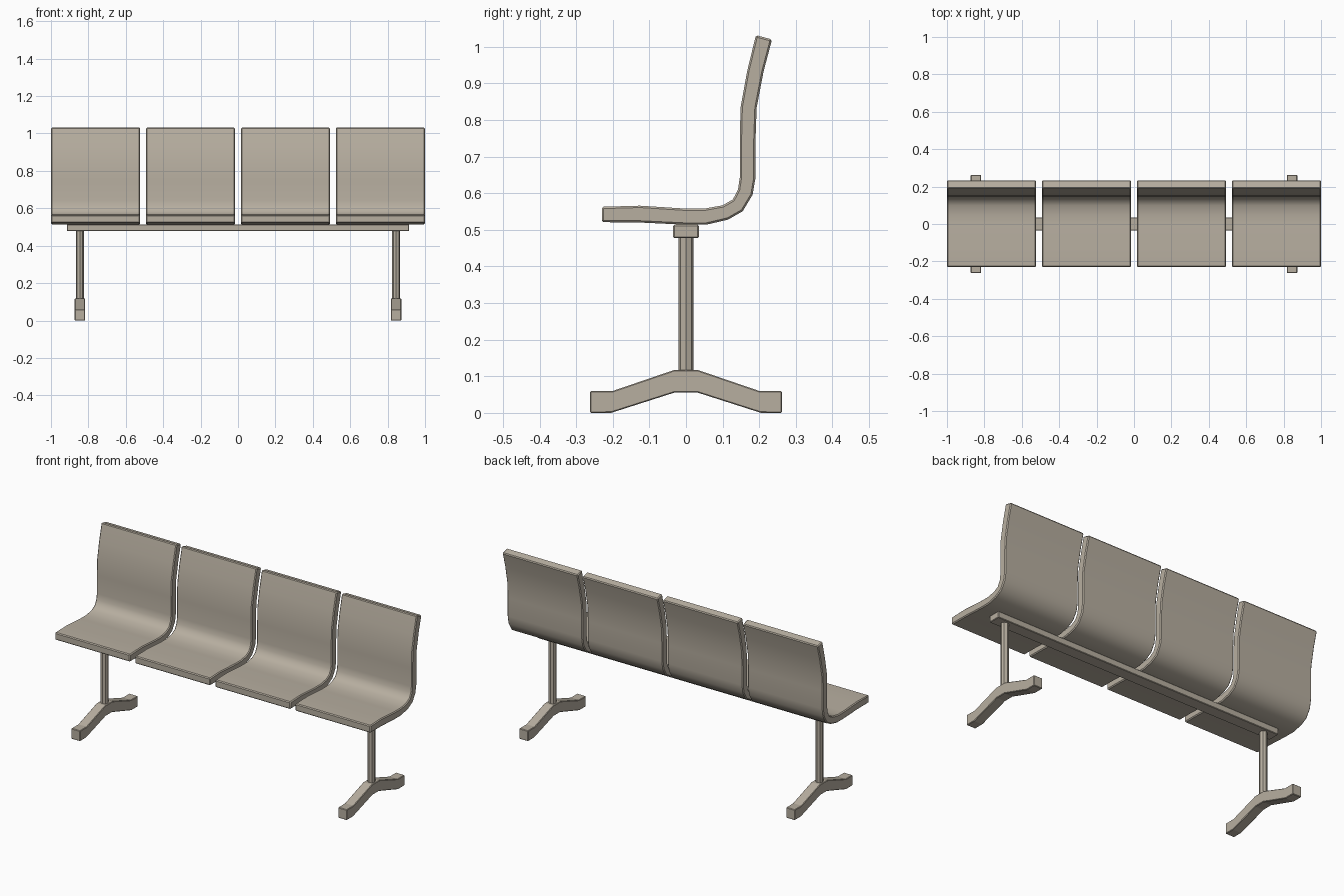
import bpy, bmesh, math

if "Cube" in bpy.data.objects:
    bpy.data.objects.remove(bpy.data.objects["Cube"])

# Warm grey for every part
paint = bpy.data.materials.new("warm_grey")
paint.diffuse_color = (.475, .426, .352, 1)
paint.use_nodes = True
paint.node_tree.nodes["Principled BSDF"].inputs["Base Color"].default_value = paint.diffuse_color


def finish(obj, bevel=0, limit=10, smooth=None):
    """Paint, add a small edge chamfer and optional smooth shading."""
    obj.data.materials.append(paint)
    if bevel:
        mod = obj.modifiers.new("edge_bevel", 'BEVEL')
        mod.width = bevel
        mod.segments = 1
        mod.limit_method = 'ANGLE'
        mod.angle_limit = math.radians(limit)
    if smooth:
        bpy.ops.object.select_all(action='DESELECT')
        obj.select_set(True)
        bpy.context.view_layer.objects.active = obj
        bpy.ops.object.shade_smooth_by_angle(angle=math.radians(smooth))
        if bevel:  # chamfer first, then find the sharp edges again
            bpy.ops.object.modifier_apply(modifier="edge_bevel")
            bpy.ops.object.shade_smooth_by_angle(angle=math.radians(smooth))


def extrude_strip(name, lower, upper, x, width):
    """Solid band between two (y, z) lines, extruded along x."""
    bm = bmesh.new()
    rings = [[bm.verts.new((sx, *p)) for sx in (-width / 2, width / 2)]
             + [bm.verts.new((sx, *q)) for sx in (width / 2, -width / 2)]
             for p, q in zip(lower, upper)]
    for a, b in zip(rings, rings[1:]):
        for i in range(4):
            j = (i + 1) % 4
            bm.faces.new((a[i], a[j], b[j], b[i]))
    bm.faces.new(rings[0])
    bm.faces.new(rings[-1])
    bmesh.ops.recalc_face_normals(bm, faces=bm.faces[:])
    mesh = bpy.data.meshes.new(name)
    bm.to_mesh(mesh)
    bm.free()
    obj = bpy.data.objects.new(name, mesh)
    obj.location.x = x
    bpy.context.collection.objects.link(obj)
    return obj


# Seat shells: one curved profile repeated four times
shell_under = [(-.23, .521), (-.126, .52), (0, .514), (.055, .514), (.115, .528),
               (.155, .551), (.182, .596), (.19, .643), (.19, .747), (.193, .834),
               (.212, .933), (.235, 1.02)]
shell_top = [(-.23, .563), (-.126, .566), (0, .558), (.05, .558), (.10, .567),
             (.128, .583), (.142, .61), (.147, .643), (.147, .747), (.149, .834),
             (.167, .933), (.191, 1.032)]
for i in range(4):
    seat = extrude_strip(f"seat_{i + 1}", shell_under, shell_top, (i - 1.5) * .5077, .477)
    finish(seat, .005, 50, 35)

# Support beam under the seats
bpy.ops.mesh.primitive_cube_add(size=1, location=(0, 0, .496))
beam = bpy.context.object
beam.name = "support_beam"
beam.scale = (1.83, .07, .036)
bpy.ops.object.transform_apply(location=False, rotation=False, scale=True)
finish(beam, .003)

# Legs: octagonal post on an arched foot, one at each end
foot_low = [(-.262, .002), (-.205, .002), (-.03, .058), (.03, .058), (.205, .002), (.262, .002)]
foot_low = [(y, z - .002) for y, z in foot_low]
foot_top = [(-.262, .06), (-.2, .06), (-.033, .117), (.033, .117), (.2, .06), (.262, .06)]
for side, x in (("left", -.845), ("right", .845)):
    bpy.ops.mesh.primitive_cylinder_add(vertices=8, radius=.021, depth=.38,
                                        location=(x, 0, .295))
    post = bpy.context.object
    post.name = f"{side}_post"
    finish(post)
    foot = extrude_strip(f"{side}_foot", foot_low, foot_top, x, .056)
    finish(foot, .003, 50)
